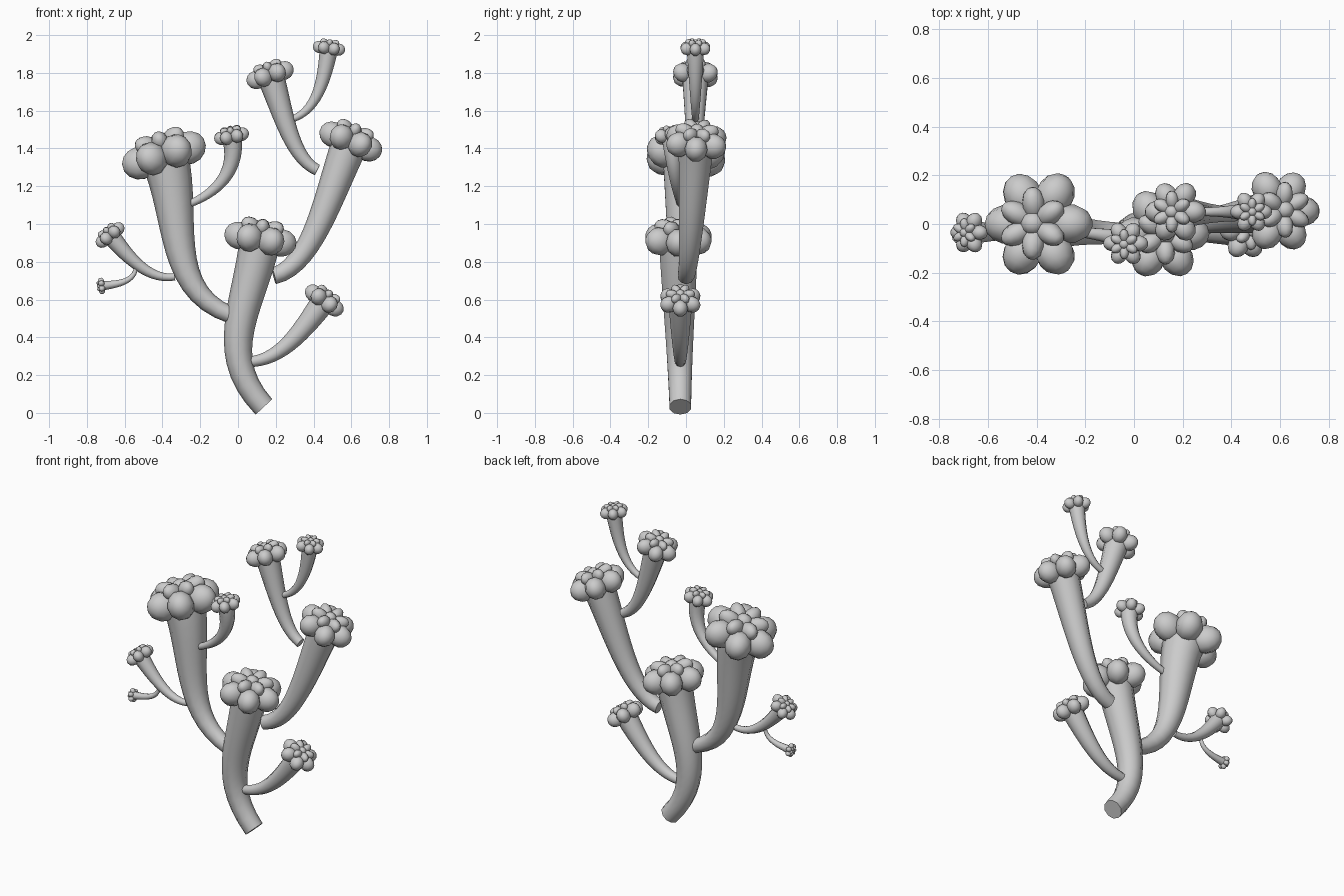
import bpy, bmesh, math
from mathutils import Vector, Matrix

if "Cube" in bpy.data.objects:
    bpy.data.objects.remove(bpy.data.objects["Cube"])

SIDES, STEPS = 10, 14


def add_object(name, bm):
    me = bpy.data.meshes.new(name)
    bm.to_mesh(me)
    bm.free()
    ob = bpy.data.objects.new(name, me)
    bpy.context.collection.objects.link(ob)
    bpy.ops.object.select_all(action='DESELECT')
    ob.select_set(True)
    bpy.context.view_layer.objects.active = ob
    bpy.ops.object.shade_smooth_by_angle(angle=math.radians(55))


def cubic(p, t):
    """Smooth curve through four points at t = 0, 1/3, 2/3, 1."""
    out = Vector((0, 0, 0))
    for i in range(4):
        w = 1.0
        for j in range(4):
            if j != i:
                w *= (3 * t - j) / (i - j)
        out += p[i] * w
    return out


def stem(name, path, r0, r1):
    """Capped tube that widens from r0 to r1 along the path."""
    bm = bmesh.new()
    rings = []
    for k in range(STEPS + 1):
        t = k / STEPS
        tan = (cubic(path, t + 0.01) - cubic(path, t - 0.01)).normalized()
        u = Vector((0, 1, 0)).cross(tan).normalized()
        v = tan.cross(u)
        r = r0 + (r1 - r0) * t ** 1.3
        rings.append([bm.verts.new(cubic(path, t) + r * (u * math.cos(a) + v * math.sin(a)))
                      for a in (2 * math.pi * s / SIDES for s in range(SIDES))])
    for a, b in zip(rings, rings[1:]):
        for s in range(SIDES):
            n = (s + 1) % SIDES
            bm.faces.new((a[s], a[n], b[n], b[s]))
    bm.faces.new(rings[0][::-1])
    bm.faces.new(rings[-1])
    add_object(name, bm)


def lobes(name, centre, axis, R):
    """Six big outer lobes, six small inner ones and a middle bud."""
    bm = bmesh.new()
    base = (Matrix.Translation(centre)
            @ Vector((0, 0, 1)).rotation_difference(axis).to_matrix().to_4x4()
            @ Matrix.Scale(R, 4))

    def lobe(ang, dist, h, tilt, size):
        m = (base @ Matrix.Rotation(ang, 4, 'Z') @ Matrix.Translation((dist, 0, h))
             @ Matrix.Rotation(-tilt, 4, 'Y') @ Matrix.Diagonal((*size, 1))
             @ Matrix.Rotation(math.pi / 2, 4, 'Y'))
        bmesh.ops.create_uvsphere(bm, u_segments=10, v_segments=7, radius=1, matrix=m)

    for i in range(6):
        a = i * math.pi / 3
        lobe(a, 0.60, -0.06, 0.25, (0.42, 0.36, 0.40))
        lobe(a + math.pi / 6, 0.36, 0.26, 0.45, (0.32, 0.21, 0.24))
    lobe(0, 0, 0.30, 0, (0.22, 0.22, 0.22))
    add_object(name, bm)


def branch(name, y0, y1, r0, R, *xz):
    """Stem through four (x, z) points, depth y0 to y1, with a head of radius R."""
    path = [Vector((x, y0 + (y1 - y0) * i / 3, z)) for i, (x, z) in enumerate(xz)]
    stem(name, path, r0, R * 0.58)
    axis = (cubic(path, 1.0) - cubic(path, 0.97)).normalized()
    lobes(name + "_lobes", path[3], axis, R)


# Main trunk and its branches
branch("trunk", -.03, -.04, .06, .19, (.137, .032), (.003, .31), (.04, .60), (.12, .93))
branch("low_right_branch", -.03, -.03, .028, .115, (.05, .27), (.20, .315), (.33, .43), (.46, .60))
branch("left_branch", -.04, 0, .045, .225, (-.03, .515), (-.26, .72), (-.33, 1.03), (-.395, 1.375))
branch("right_branch", 0, .055, .045, .172, (.19, .725), (.36, .87), (.485, 1.14), (.60, 1.445))

# Twigs on the left branch
branch("left_upper_twig", -.03, -.08, .02, .092, (-.25, 1.11), (-.12, 1.19), (-.04, 1.31), (-.035, 1.47))
branch("left_side_twig", -.03, -.035, .019, .088, (-.335, .72), (-.47, .745), (-.585, .835), (-.68, .945))
branch("left_tiny_twig", -.035, -.04, .011, .043, (-.54, .77), (-.575, .71), (-.645, .683), (-.725, .672))

# Twigs on the right branch
branch("right_upper_branch", .04, .05, .03, .128, (.42, 1.285), (.31, 1.40), (.235, 1.585), (.168, 1.795))
branch("right_top_twig", .05, .05, .018, .085, (.285, 1.555), (.39, 1.635), (.45, 1.77), (.482, 1.935))
